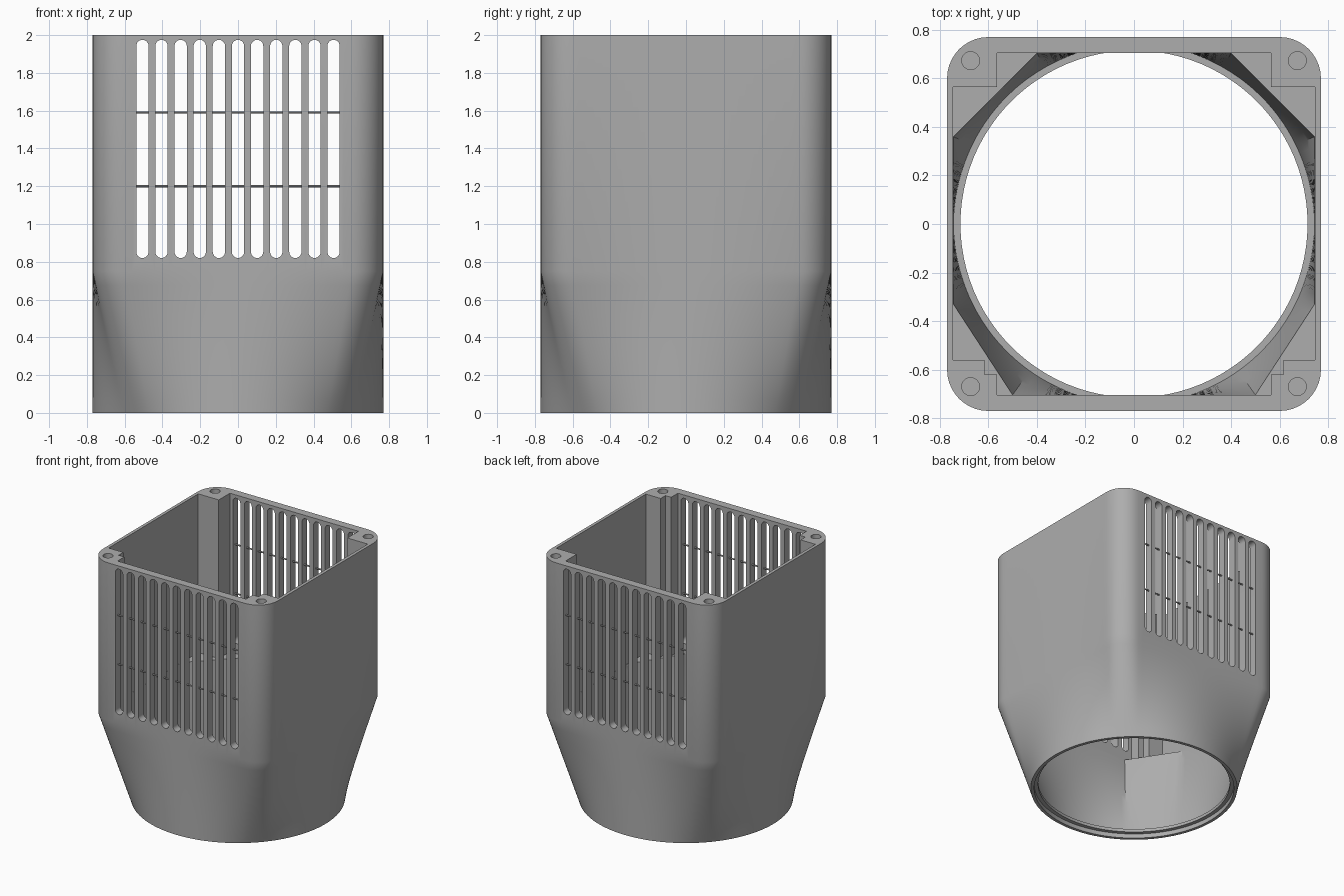
import bpy, bmesh, math

if "Cube" in bpy.data.objects:
    bpy.data.objects.remove(bpy.data.objects["Cube"])

grey = bpy.data.materials.new("grey plastic")
grey.diffuse_color = (0.42, 0.42, 0.42, 1)
grey.use_nodes = True
grey.node_tree.nodes["Principled BSDF"].inputs["Base Color"].default_value = grey.diffuse_color


def make(name, rings_list):
    """Closed solids, each lofted through a list of equal-length point rings."""
    bm = bmesh.new()
    for rings in rings_list:
        vs = [[bm.verts.new(p) for p in r] for r in rings]
        n = len(vs[0])
        for a, b in zip(vs, vs[1:]):
            for i in range(n):
                j = (i + 1) % n
                bm.faces.new((a[i], a[j], b[j], b[i]))
        bm.faces.new(vs[0][::-1])
        bm.faces.new(vs[-1])
    bmesh.ops.recalc_face_normals(bm, faces=bm.faces)
    me = bpy.data.meshes.new(name)
    bm.to_mesh(me)
    bm.free()
    me.materials.append(grey)
    ob = bpy.data.objects.new(name, me)
    bpy.context.collection.objects.link(ob)
    return ob


def flat(pts, z):
    return [(x, y, z) for x, y in pts]


def to_circle(pts, r):
    return [(r * x / math.hypot(x, y), r * y / math.hypot(x, y)) for x, y in pts]


def mix(a, b, t):
    return [(p[0] + (q[0] - p[0]) * t, p[1] + (q[1] - p[1]) * t) for p, q in zip(a, b)]


def subdivide(poly, step=0.04):
    out = []
    for i, (x0, y0) in enumerate(poly):
        x1, y1 = poly[(i + 1) % len(poly)]
        n = max(1, round(math.hypot(x1 - x0, y1 - y0) / step))
        out += [(x0 + (x1 - x0) * k / n, y0 + (y1 - y0) * k / n) for k in range(n)]
    return out


def circle(r, n=96, cx=0, cy=0):
    return [(cx + r * math.cos(2 * math.pi * i / n), cy + r * math.sin(2 * math.pi * i / n))
            for i in range(n)]


def loft(top, bottom, z0, z1, n=10):
    return [flat(mix(bottom, top, k / n), z0 + (z1 - z0) * k / n) for k in range(n + 1)]


# Outer shell: rounded square that blends into a circle at the foot
H, R = 0.77, 0.17
corner = []
for q, (sx, sy) in enumerate([(1, 1), (-1, 1), (-1, -1), (1, -1)]):
    for k in range(11):
        a = math.radians(90 * q + 9 * k)
        corner.append((sx * (H - R) + R * math.cos(a), sy * (H - R) + R * math.sin(a)))
square = subdivide(corner)
body = make("vent_housing", [loft(square, to_circle(square, H), 0, 0.75) + [flat(square, 2)]])

# Funnel from chamfered square down to the round outlet
octagon = subdivide([(0.744, 0.36), (0.4, 0.704), (-0.4, 0.704), (-0.744, 0.36),
                     (-0.744, -0.33), (-0.5, -0.704), (0.5, -0.704), (0.744, -0.33)])
funnel = make("funnel_cutter", [loft(octagon, to_circle(octagon, 0.742), 0.06, 0.74)
                                + [flat(octagon, 0.76)]])

# Upper chamber with screw posts left in the corners
right = [(0.565, -0.705), (0.565, -0.62), (0.615, -0.62), (0.615, -0.56), (0.745, -0.56),
         (0.745, 0.565), (0.565, 0.565), (0.565, 0.705)]
chamber_outline = right + [(-x, y) for x, y in reversed(right)]
chamber = make("chamber_cutter", [[flat(chamber_outline, 0.74), flat(chamber_outline, 2.1)]])

# Round outlet with a stepped lip
outlet = make("outlet_cutter", [[flat(circle(0.715), -0.1), flat(circle(0.715), 0.1)]])
recess = make("recess_cutter", [[flat(circle(0.745), -0.1), flat(circle(0.745), 0.035)]])

# Screw holes
holes = make("screw_hole_cutter", [[flat(circle(0.037, 24, x, y), z) for z in (1.75, 2.1)]
                                   for x in (-0.673, 0.673) for y in (-0.67, 0.673)])

# Eleven round-ended slots through front and back walls
slots = []
for i in range(-5, 6):
    r, cx = 0.0325, i * 0.1012
    pts = []
    for k in range(26):
        a = math.pi * (k if k < 13 else k - 1) / 12
        pts.append((cx + r * math.cos(a), (1.975 - r if k < 13 else 0.82 + r) + r * math.sin(a)))
    slots.append([[(x, y, z) for x, z in pts] for y in (-1, 1)])
slot = make("slot_cutter", slots)

for cutter in (funnel, chamber, outlet, recess, holes, slot):
    m = body.modifiers.new(cutter.name, 'BOOLEAN')
    m.operation, m.solver, m.object = 'DIFFERENCE', 'EXACT', cutter
    bpy.context.view_layer.objects.active = body
    bpy.ops.object.modifier_apply(modifier=m.name)
    bpy.data.objects.remove(cutter)

# Thin cross rods threaded through the slots
rods = make("cross_rods", [[[(x, s * 0.735 + p, z + q) for p, q in circle(0.006, 10)]
                            for x in (-0.54, 0.54)] for s in (-1, 1) for z in (1.2, 1.59)])

for ob in (body, rods):
    bpy.ops.object.select_all(action='DESELECT')
    ob.select_set(True)
    bpy.context.view_layer.objects.active = ob
    bpy.ops.object.shade_smooth_by_angle(angle=math.radians(30))
